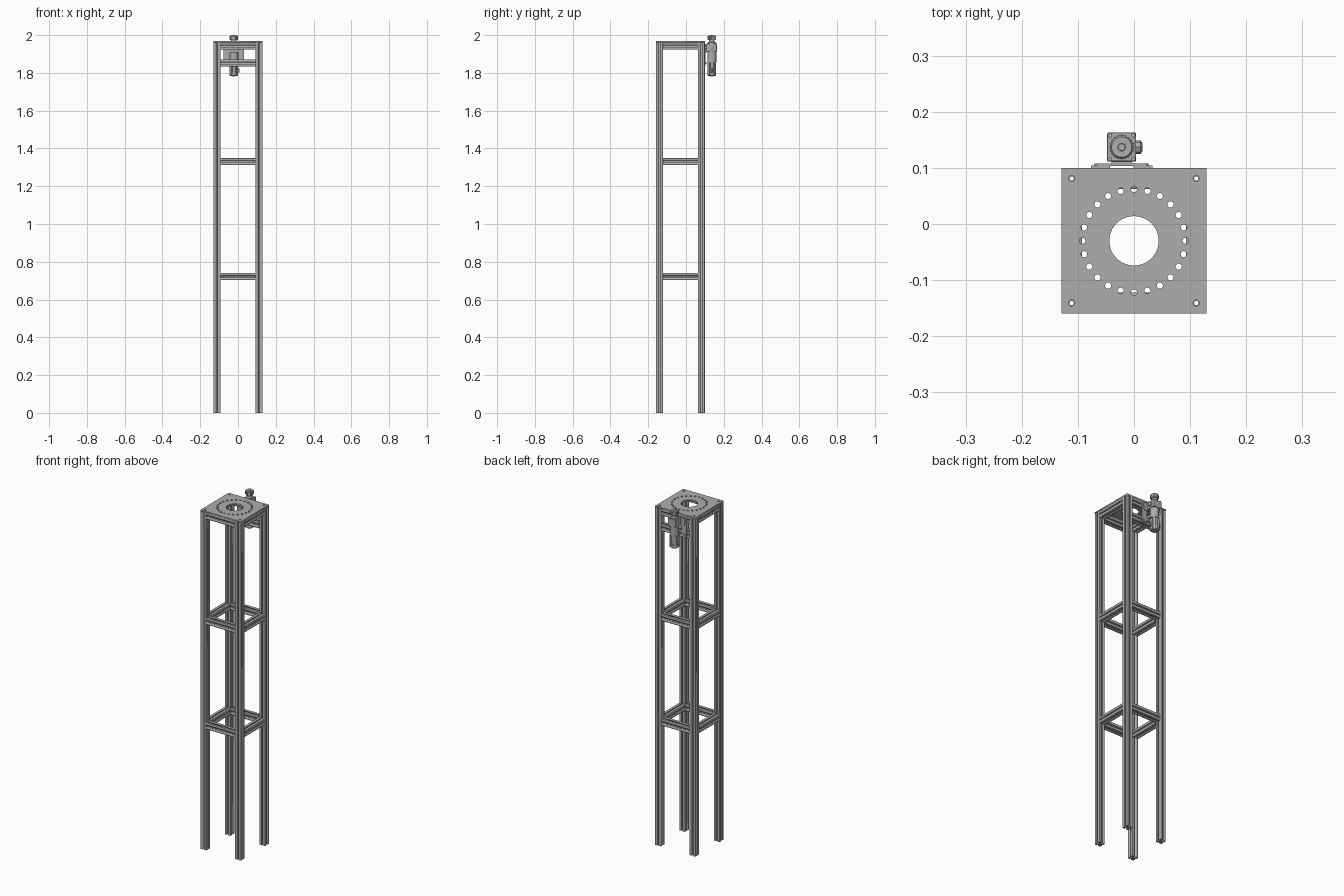
import bpy, bmesh
from math import pi, sin, cos, radians
from mathutils import Matrix, Vector

cube = bpy.data.objects.get("Cube")
if cube:
    bpy.data.objects.remove(cube, do_unlink=True)

grey = bpy.data.materials.new("aluminium grey")
grey.use_nodes = True
grey.diffuse_color = (0.42, 0.42, 0.42, 1)
grey.node_tree.nodes["Principled BSDF"].inputs["Base Color"].default_value = grey.diffuse_color


def circle(x, y, r, n=16):
    return [(x + r * cos(2 * pi * i / n), y + r * sin(2 * pi * i / n)) for i in range(n)]


def extruded(name, loops, length):
    """Mesh of an outline with holes, extruded along z about the origin."""
    curve = bpy.data.curves.new(name, "CURVE")
    curve.dimensions, curve.fill_mode, curve.extrude = "2D", "BOTH", length / 2
    for pts in loops:
        s = curve.splines.new("POLY")
        s.points.add(len(pts) - 1)
        for p, (x, y) in zip(s.points, pts):
            p.co = (x, y, 0, 1)
        s.use_cyclic_u = True
    tmp = bpy.data.objects.new(name, curve)
    bpy.context.collection.objects.link(tmp)
    bpy.context.view_layer.update()
    dg = bpy.context.evaluated_depsgraph_get()
    mesh = bpy.data.meshes.new_from_object(tmp.evaluated_get(dg))
    bpy.data.objects.remove(tmp, do_unlink=True)
    mesh.materials.clear()
    mesh.materials.append(grey)
    return mesh


def place(name, mesh, loc, rot=(0, 0, 0)):
    ob = bpy.data.objects.new(name, mesh)
    ob.location, ob.rotation_euler = loc, rot
    bpy.context.collection.objects.link(ob)
    return ob


def box(name, lo, hi, bevel=0):
    lo, hi = Vector(lo), Vector(hi)
    bm = bmesh.new()
    bmesh.ops.create_cube(bm, size=1, matrix=Matrix.Diagonal((hi - lo).to_4d()))
    mesh = bpy.data.meshes.new(name)
    bm.to_mesh(mesh)
    bm.free()
    mesh.materials.append(grey)
    ob = place(name, mesh, (lo + hi) / 2)
    if bevel:
        mod = ob.modifiers.new("bevel", "BEVEL")
        mod.width, mod.segments = bevel, 2
    return ob


def lathe(name, profile, loc, sides=32, rot=(0, 0, 0)):
    """Stack of rings given as (radius, z), capped at both ends."""
    bm = bmesh.new()
    rings = [[bm.verts.new((x, y, z)) for x, y in circle(0, 0, r, sides)] for r, z in profile]
    for a, b in zip(rings, rings[1:]):
        for i in range(sides):
            j = (i + 1) % sides
            bm.faces.new((a[i], a[j], b[j], b[i]))
    bm.faces.new(rings[0][::-1])
    bm.faces.new(rings[-1])
    mesh = bpy.data.meshes.new(name)
    bm.to_mesh(mesh)
    bm.free()
    mesh.materials.append(grey)
    ob = place(name, mesh, loc, rot)
    if sides > 8:
        bpy.context.view_layer.objects.active = ob
        ob.select_set(True)
        bpy.ops.object.shade_smooth_by_angle(angle=radians(30))
        ob.select_set(False)
    return ob


# Slotted extrusion section: one quadrant turned four times, with a centre bore
HALF, LEG, CY = 0.0185, 0.111, -0.03
quadrant = [(7.7, 4), (13.5, 9.8), (15.5, 9.8), (15.5, 4.1), (20, 4.1), (20, 18.6)]
quadrant += [(y, x) for x, y in reversed(quadrant)]
section = []
for turn in range(4):
    c, s = round(cos(turn * pi / 2)), round(sin(turn * pi / 2))
    section += [((x * c - y * s) * HALF / 20, (x * s + y * c) * HALF / 20) for x, y in quadrant]
profile = [section, circle(0, 0, 0.0038)]

# Four legs
TOP = 1.96
leg_mesh = extruded("leg", profile, TOP)
for sx, side in ((-1, "right"), (1, "left")):
    for sy, end in ((-1, "front"), (1, "back")):
        place(f"{end}_{side}_leg", leg_mesh, (sx * LEG, CY + sy * LEG, TOP / 2))

# Cross rails on three levels, plus the extra back rail
rail_mesh = extruded("rail", profile, 2 * (LEG - HALF))
for level, z in (("lower", 0.722), ("middle", 1.33), ("upper", TOP - HALF)):
    for s, end, side in ((-1, "front", "right"), (1, "back", "left")):
        place(f"{level}_{end}_rail", rail_mesh, (0, CY + s * LEG, z), (0, pi / 2, 0))
        place(f"{level}_{side}_rail", rail_mesh, (s * LEG, CY, z), (pi / 2, 0, 0))
place("bracket_rail", rail_mesh, (0, CY + LEG, 1.852), (0, pi / 2, 0))

# Top plate with centre opening, ring of holes and corner holes
e = LEG + HALF
loops = [[(-e, -e), (e, -e), (e, e), (-e, e)], circle(0, 0, 0.044, 48)]
loops += [circle(*p, 0.0055) for p in circle(0, 0, 0.092, 24)]
loops += [circle(sx * LEG, sy * LEG, 0.0055) for sx in (-1, 1) for sy in (-1, 1)]
place("top_plate", extruded("top_plate", loops, 0.008), (0, CY, TOP + 0.004))

# Regulator mounting bracket
RX, RY = -0.022, 0.137
for s, side in ((-1, "right"), (1, "left")):
    x = RX + s * 0.038
    box(f"bracket_{side}_strip", (x - 0.017, 0.1, 1.84), (x + 0.017, 0.104, 1.952))
    for z in (1.852, 1.935):
        lathe("bracket_screw", [(0.006, 0), (0.006, 0.004)], (x + s * 0.004, 0.104, z), 16, (-pi / 2, 0, 0))
box("bracket_plate", (RX - 0.044, 0.103, 1.908), (RX + 0.044, 0.108, 1.952))
box("bracket_arm", (RX - 0.018, 0.106, 1.912), (RX + 0.018, 0.116, 1.95))

# Regulator body with corner screws
box("regulator_body", (RX - 0.026, RY - 0.026, 1.912), (RX + 0.026, RY + 0.026, 1.954), 0.003)
for sx in (-1, 1):
    for sy in (-1, 1):
        lathe("body_screw", [(0.004, 0), (0.004, 0.004)], (RX + sx * 0.021, RY + sy * 0.021, 1.953), 12)
lathe("body_port", [(0.012, 0), (0.012, 0.008), (0.007, 0.011)], (RX + 0.026, RY, 1.932), 8, (0, pi / 2, 0))

# Neck and ribbed adjusting knob
lathe("knob_neck", [(0.021, 1.95), (0.021, 1.96), (0.015, 1.964), (0.015, 1.977)], (RX, RY, 0))
lathe("knob", [(0.019, 1.974), (0.021, 1.977), (0.021, 1.994), (0.018, 1.998), (0.007, 1.998), (0.006, 2.0)], (RX, RY, 0))
for i, (x, y) in enumerate(circle(RX, RY, 0.021, 20)):
    lathe("knob_rib", [(0.0017, 1.977), (0.0017, 1.995)], (x, y, 0), 6)

# Filter bowl with guard windows and drain
lathe("bowl_collar", [(0.024, 1.855), (0.024, 1.914)], (RX, RY, 0))
lathe("bowl", [(0.017, 1.79), (0.019, 1.795), (0.019, 1.856)], (RX, RY, 0))
for i in range(4):
    a = pi / 4 + i * pi / 2
    post = box("bowl_guard", (-0.007, -0.007, 1.787), (0.007, 0.007, 1.858), 0.002)
    post.location.x, post.location.y = RX + 0.0168 * cos(a) * 1.1, RY + 0.0168 * sin(a) * 1.1
    post.rotation_euler.z = a
lathe("bowl_base", [(0.018, 1.783), (0.023, 1.787), (0.023, 1.803)], (RX, RY, 0))
lathe("drain", [(0.006, 1.78), (0.006, 1.784)], (RX, RY, 0), 12)
box("drain_latch", (RX + 0.018, RY - 0.005, 1.803), (RX + 0.031, RY + 0.005, 1.822), 0.002)
